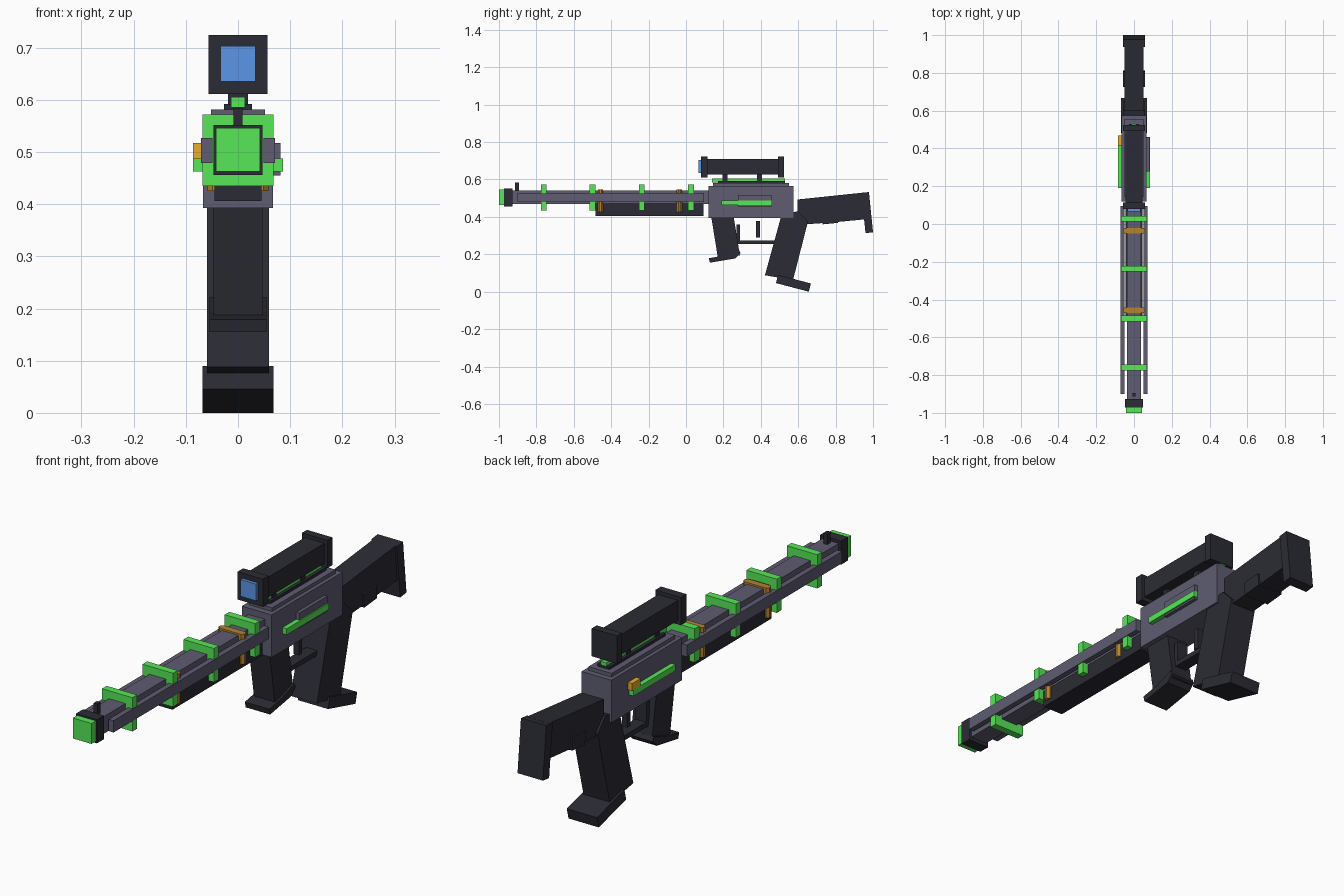
import bpy
import bmesh


def material(name, rgb):
    m = bpy.data.materials.new(name)
    m.diffuse_color = (*rgb, 1)
    return m


DARK = material("charcoal", (0.024, 0.024, 0.035))
GREY = material("violet_grey", (0.114, 0.108, 0.165))
GREEN = material("bright_green", (0.095, 0.80, 0.095))
BRONZE = material("bronze", (0.45, 0.23, 0.03))
GOLD = material("gold", (0.85, 0.45, 0.025))
BLUE = material("lens_blue", (0.105, 0.30, 0.80))


def prism(name, mat, outline, x0, x1):
    """Extrude a side outline of (y, z) points from x0 to x1."""
    bm = bmesh.new()
    face = bm.faces.new([bm.verts.new((x0, y, z)) for y, z in outline])
    ext = bmesh.ops.extrude_face_region(bm, geom=[face])
    new = [v for v in ext["geom"] if isinstance(v, bmesh.types.BMVert)]
    bmesh.ops.translate(bm, verts=new, vec=(x1 - x0, 0, 0))
    bmesh.ops.recalc_face_normals(bm, faces=bm.faces[:])
    mesh = bpy.data.meshes.new(name)
    bm.to_mesh(mesh)
    bm.free()
    mesh.materials.append(mat)
    ob = bpy.data.objects.new(name, mesh)
    bpy.context.collection.objects.link(ob)
    return ob


def box(name, mat, x, y, z):
    """Box from ranges; a single x number means symmetric half width."""
    x0, x1 = x if isinstance(x, tuple) else (-x, x)
    return prism(name, mat, [(y[0], z[0]), (y[1], z[0]), (y[1], z[1]), (y[0], z[1])], x0, x1)


# Receiver with stepped top
box("receiver", GREY, 0.067, (0.12, 0.575), (0.393, 0.566))
box("receiver_top_plate", GREY, 0.052, (0.145, 0.552), (0.566, 0.581))
box("rail_base", DARK, 0.027, (0.17, 0.53), (0.581, 0.592))
box("rail_strip", GREEN, 0.013, (0.14, 0.53), (0.585, 0.605))

# Receiver side details
for side, s in (("left", -1), ("right", 1)):
    box(side + "_glow_strip", GREEN, (s * 0.06, s * 0.086), (0.19, 0.46), (0.463, 0.488))
box("ejection_cover", GREY, (0.06, 0.081), (0.278, 0.458), (0.455, 0.517))
box("selector_button", GOLD, (-0.086, -0.06), (0.415, 0.468), (0.487, 0.517))

# Barrel, side rails and handguard
box("barrel", GREY, 0.037, (-0.94, 0.13), (0.470, 0.540))
for side, s in (("left", -1), ("right", 1)):
    box(side + "_side_rail", GREY, (s * 0.049, s * 0.071), (-0.9, 0.096), (0.479, 0.527))
box("handguard", DARK, 0.045, (-0.485, 0.093), (0.406, 0.475))

# Muzzle and front sight
box("muzzle_collar", DARK, 0.047, (-0.972, -0.927), (0.456, 0.552))
box("muzzle_tip", GREEN, 0.042, (-1.0, -0.97), (0.463, 0.546))
box("front_sight", DARK, 0.009, (-0.914, -0.894), (0.53, 0.583))

# Green barrel bands
for i, y in enumerate((-0.76, -0.50, -0.237, 0.027)):
    box("green_band_%d" % (i + 1), GREEN, 0.0685, (y - 0.015, y + 0.015), (0.435, 0.572))

# Bronze bands with bevelled upright corners
for i, y in enumerate((-0.457, -0.036)):
    band = box("bronze_band_%d" % (i + 1), BRONZE, 0.058, (y - 0.014, y + 0.014), (0.425, 0.547))
    bm = bmesh.new()
    bm.from_mesh(band.data)
    upright = [e for e in bm.edges if abs(e.verts[0].co.z - e.verts[1].co.z) > 0.05]
    bmesh.ops.bevel(bm, geom=upright, offset=0.009, segments=1, affect='EDGES')
    bm.to_mesh(band.data)
    bm.free()

# Scope
box("scope_body", DARK, 0.044, (0.10, 0.50), (0.627, 0.709))
box("scope_front", DARK, 0.057, (0.079, 0.115), (0.611, 0.724))
box("scope_rear", DARK, 0.057, (0.492, 0.524), (0.611, 0.724))
box("scope_lens", BLUE, 0.034, (0.066, 0.08), (0.635, 0.703))
for i, y in enumerate((0.208, 0.392)):
    box("scope_mount_%d" % (i + 1), DARK, 0.019, (y - 0.013, y + 0.013), (0.58, 0.635))

# Foregrip and its foot
prism("foregrip", DARK, [(0.135, 0.40), (0.255, 0.40), (0.288, 0.195), (0.172, 0.172)], -0.047, 0.047)
prism("foregrip_foot", DARK, [(0.122, 0.179), (0.128, 0.155), (0.265, 0.178), (0.292, 0.205),
                              (0.284, 0.222), (0.2, 0.193)], -0.055, 0.055)

# Trigger and guard
box("trigger", DARK, 0.012, (0.373, 0.395), (0.29, 0.377))
box("trigger_guard", DARK, 0.025, (0.27, 0.49), (0.255, 0.275))
box("guard_post", DARK, 0.025, (0.27, 0.29), (0.255, 0.36))

# Rear grip and its foot
prism("grip", DARK, [(0.512, 0.415), (0.60, 0.43), (0.652, 0.375), (0.572, 0.062), (0.422, 0.088)],
      -0.059, 0.059)
prism("grip_foot", DARK, [(0.492, 0.09), (0.668, 0.044), (0.657, 0.0), (0.481, 0.046)], -0.068, 0.068)

# Stock, its lower block and butt plate
prism("stock", DARK, [(0.597, 0.493), (0.95, 0.53), (0.968, 0.388), (0.80, 0.372), (0.57, 0.355),
                      (0.56, 0.415), (0.597, 0.42)], -0.05, 0.05)
prism("stock_block", DARK, [(0.725, 0.415), (0.808, 0.42), (0.812, 0.368), (0.729, 0.36)], -0.057, 0.057)
prism("butt_plate", DARK, [(0.937, 0.528), (0.978, 0.533), (1.0, 0.318), (0.96, 0.313)], -0.057, 0.057)
